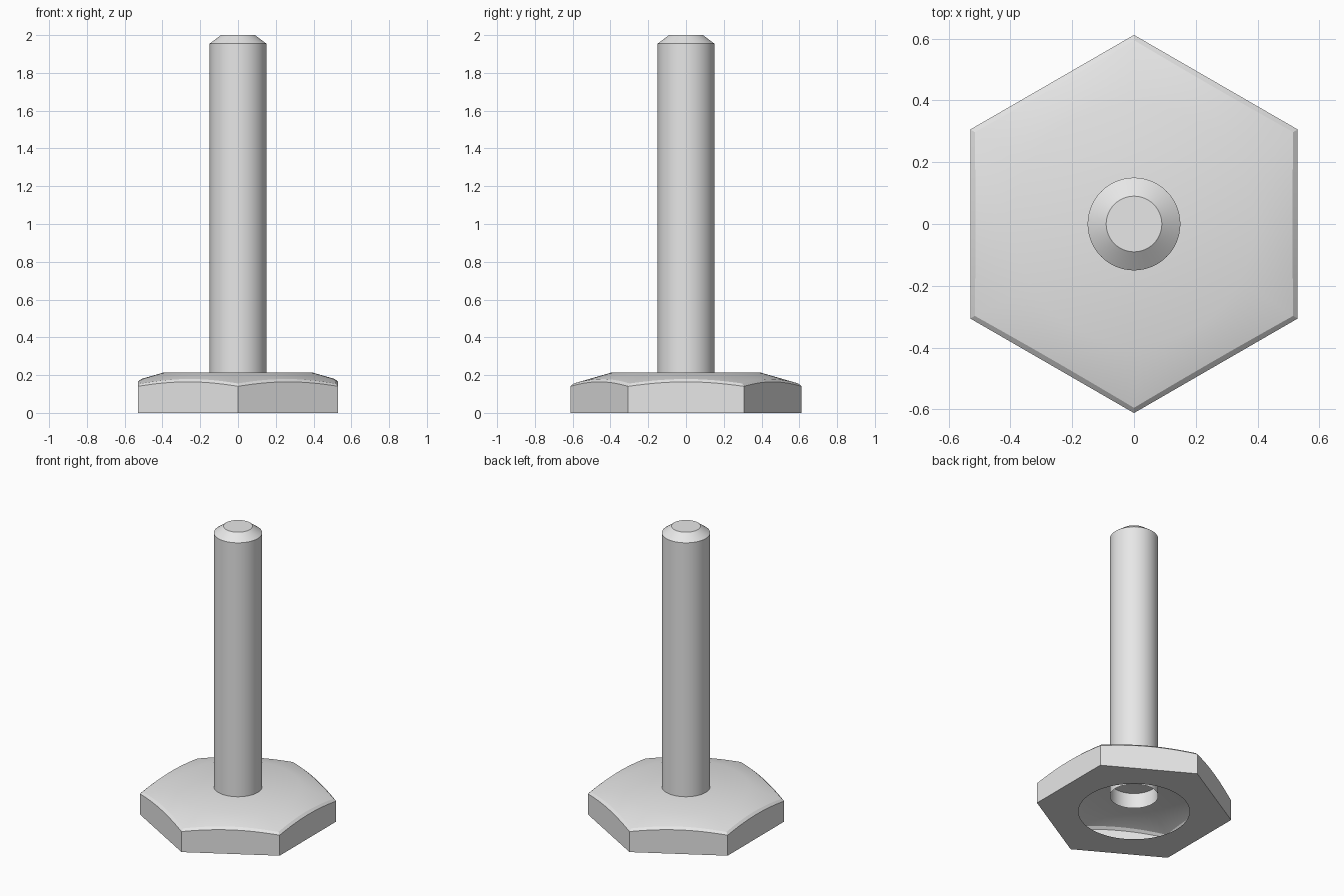
import bpy, bmesh, math

if "Cube" in bpy.data.objects:
    bpy.data.objects.remove(bpy.data.objects["Cube"])

steel = bpy.data.materials.new("light_grey_metal")
steel.diffuse_color = (0.8, 0.8, 0.8, 1)
steel.use_nodes = True
steel.node_tree.nodes["Principled BSDF"].inputs["Base Color"].default_value = steel.diffuse_color

N = 96          # segments around, a multiple of 12 so corners land on vertices
FLAT = 0.53     # centre to flat side of the hexagon
angles = [2 * math.pi * i / N for i in range(N)]


def hex_radius(a):
    # flats face +x / -x, corners point to +y / -y
    k = (a + math.pi / 6) % (math.pi / 3) - math.pi / 6
    return FLAT / math.cos(k)


def cone_z(r):
    return 0.215 - 0.29 * (r - 0.39)


def loft(name, rings, cap_start=False, cap_end=False):
    """Skin a list of ring functions angle -> (radius, z)."""
    bm = bmesh.new()
    loops = []
    for f in rings:
        loop = []
        for a in angles:
            r, z = f(a)
            loop.append(bm.verts.new((r * math.cos(a), r * math.sin(a), z)))
        loops.append(loop)
    for lo, hi in zip(loops, loops[1:]):
        for i in range(N):
            j = (i + 1) % N
            bm.faces.new((lo[i], lo[j], hi[j], hi[i]))
    if cap_start:
        bm.faces.new(loops[0][::-1])
    if cap_end:
        bm.faces.new(loops[-1])
    me = bpy.data.meshes.new(name)
    bm.to_mesh(me)
    bm.free()
    me.materials.append(steel)
    ob = bpy.data.objects.new(name, me)
    bpy.context.collection.objects.link(ob)
    bpy.ops.object.select_all(action='DESELECT')
    ob.select_set(True)
    bpy.context.view_layer.objects.active = ob
    bpy.ops.object.shade_smooth_by_angle(angle=math.radians(25))
    return ob


def circle(r, z):
    return lambda a: (r, z)


def wall_top(a):
    r = hex_radius(a)
    return r, cone_z(r - 0.017) - 0.015


def bevel_top(a):
    r = hex_radius(a) - 0.017
    return r, cone_z(r)


# Hollow hexagonal head: open bottom hole, hex walls, small bevel, conical top
loft("hex_head", [
    circle(0.345, 0.0),
    lambda a: (hex_radius(a), 0.0),
    wall_top,
    bevel_top,
    circle(0.39, 0.215),
], cap_end=True)

# Round shaft, open below inside the head, with a chamfered tip
loft("shaft", [
    circle(0.15, 0.11),
    circle(0.15, 1.955),
    circle(0.09, 2.0),
], cap_end=True)
